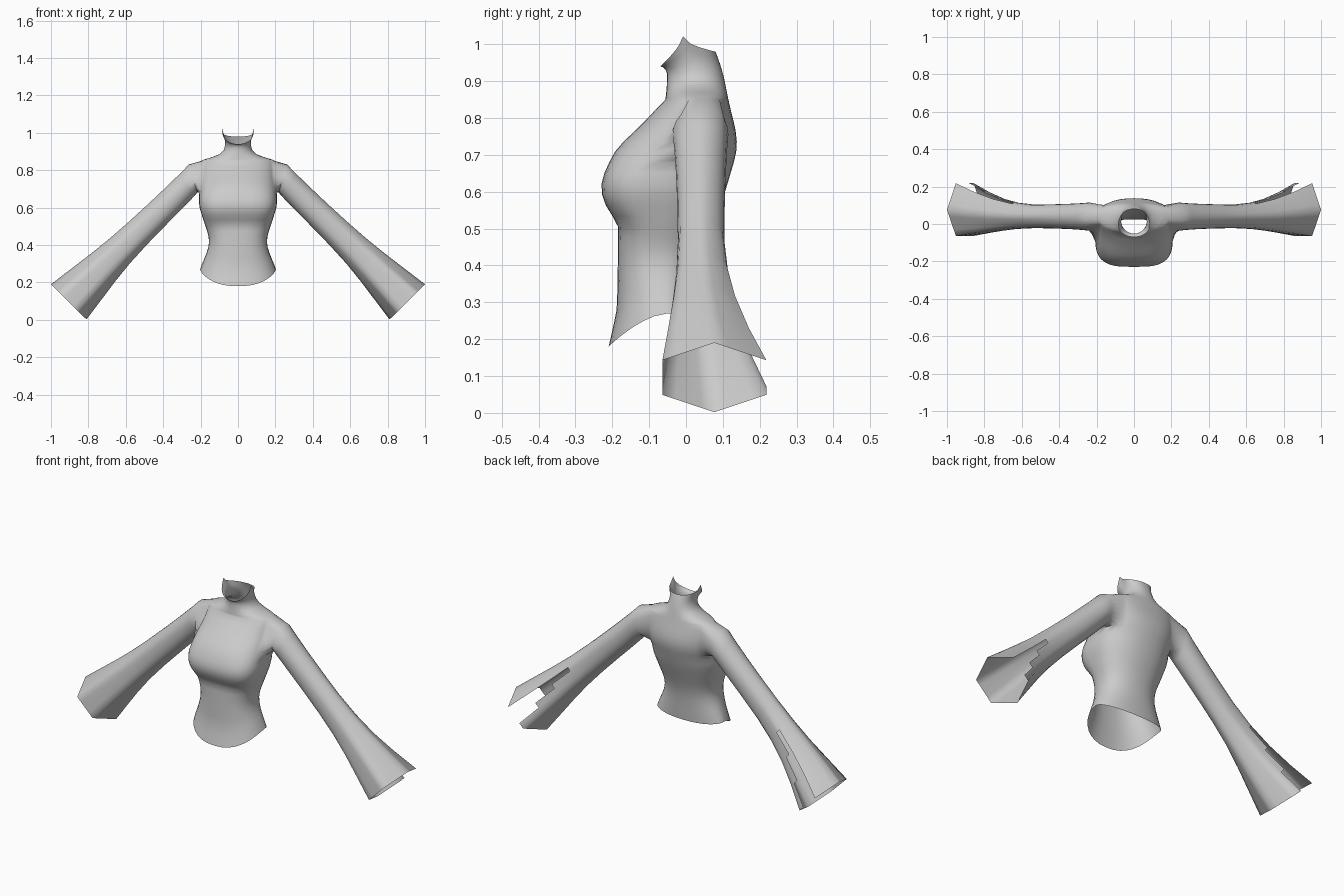
import bpy, bmesh, math

if "Cube" in bpy.data.objects:
    bpy.data.objects.remove(bpy.data.objects["Cube"])

grey = bpy.data.materials.new("light grey cloth")
grey.diffuse_color = (0.6, 0.6, 0.6, 1)
grey.use_nodes = True
grey.node_tree.nodes["Principled BSDF"].inputs["Base Color"].default_value = grey.diffuse_color

N = 36   # columns around the torso
M = 24   # columns around a sleeve


def curve(points, t):
    """Smooth curve through a few (position, value) points, without overshoot."""
    t = min(max(t, points[0][0]), points[-1][0])
    slope = [(b[1] - a[1]) / (b[0] - a[0]) for a, b in zip(points, points[1:])]

    def tangent(i):
        a, b = slope[max(i - 1, 0)], slope[min(i, len(slope) - 1)]
        return 2 * a * b / (a + b) if a * b > 0 else 0

    i = max(k for k in range(len(slope)) if points[k][0] <= t)
    h = points[i + 1][0] - points[i][0]
    u = (t - points[i][0]) / h
    return (points[i][1] * (1 + 2 * u) * (1 - u) ** 2 + points[i + 1][1] * u * u * (3 - 2 * u)
            + h * (tangent(i) * u * (1 - u) ** 2 - tangent(i + 1) * u * u * (1 - u)))


def spow(v, p):
    return 0 if abs(v) < 1e-6 else math.copysign(abs(v) ** p, v)


# torso outlines by height
WIDTH = [(.27, .203), (.42, .155), (.55, .19), (.62, .208), (.82, .2), (.85, .195),
         (.868, .145), (.885, .10), (.91, .075), (.95, .068), (1.022, .085)]
FRONT = [(.27, -.21), (.34, -.187), (.51, -.184), (.55, -.212), (.61, -.23),
         (.7, -.198), (.79, -.113), (.82, -.085), (.85, -.056), (.92, -.051), (1.022, -.07)]
BACK = [(.27, .025), (.4, .04), (.63, .115), (.73, .138), (.85, .115), (1.022, .08)]
MIDDLE = [(.27, -.05), (.4, -.065), (.64, -.05), (.7, 0), (.82, .045), (1.022, -.008)]
ROUND = [(.27, .85), (.48, .78), (.57, .6), (.66, .62), (.8, .9), (.88, 1)]

# sleeve outlines by row
TOP_X = [(0, .262), (1, .31), (5, .68), (8, 1)]
TOP_Z = [(0, .831), (1, .782), (5, .44), (8, .19)]
LOW_X = [(0, .218), (1, .24), (5, .58), (8, .81)]
LOW_Z = [(0, .68), (1, .655), (5, .3), (8, .002)]
SLEEVE_FRONT = [(0, -.036), (4, -.022), (8, -.064)]
SLEEVE_BACK = [(0, .115), (4, .104), (6, .138), (8, .218)]
TEAR_START = 5


def torso_ring(bm, z):
    ring = []
    w, mid = curve(WIDTH, z), curve(MIDDLE, z)
    for j in range(N):
        t = 2 * math.pi * j / N
        c, s = math.cos(t), math.sin(t)
        p = curve(ROUND, z) if s < 0 else .9
        edge = (curve(FRONT, z) if s < 0 else curve(BACK, z)) - mid
        if z < .6:    # hem hangs lower at the front
            near = max(0, (.45 - z) / .18) ** 1.5
            drop = (.09 if s < 0 else .015) * near * abs(s) ** 1.4
        else:         # collar has pointed sides
            near = max(0, (z - .9) / .122) ** 1.5
            drop = (.082 * abs(s) ** .7 if s < 0 else .042 * abs(s) ** .45) * near
        ring.append(bm.verts.new((w * spow(c, p), mid + abs(edge) * spow(s, p), z - drop)))
    return ring


def hexagon(a):
    """Point at angle a on a six-sided outline that is pointed at top and bottom."""
    corners = ((1, 0), (.5, 1), (-.5, 1), (-1, 0), (-.5, -1), (.5, -1), (1, 0))
    q = a / (math.pi / 3)
    i = min(int(q + 1e-6), 5)
    u = q - i
    return [p + (r - p) * u for p, r in zip(corners[i], corners[i + 1])]


def sleeve_ring(bm, side, row):
    tx, tz, lx, lz, yf, yb = (curve(k, row) for k in
                              (TOP_X, TOP_Z, LOW_X, LOW_Z, SLEEVE_FRONT, SLEEVE_BACK))
    mix = (row / 8) ** 2
    ring = []
    for j in range(M):
        a = 2 * math.pi * j / M
        hc, hs = hexagon(a)
        c = math.cos(a) * (1 - mix) + hc * mix
        s = math.sin(a) * (1 - mix) + hs * mix
        ring.append(bm.verts.new((side * ((tx + lx) + (tx - lx) * c) / 2,
                                  ((yf + yb) + (yb - yf) * s) / 2,
                                  ((tz + lz) + (tz - lz) * c) / 2)))
    return ring


def loft(bm, rings, skip):
    n = len(rings[0])
    for i in range(len(rings) - 1):
        for j in range(n):
            if not skip(i, j):
                k = (j + 1) % n
                bm.faces.new((rings[i][j], rings[i][k], rings[i + 1][k], rings[i + 1][j]))


def drop_loose(bm):
    bmesh.ops.delete(bm, geom=[v for v in bm.verts if not v.link_faces], context='VERTS')


bm = bmesh.new()

# torso with bust and collar, open at hem, armholes and neck
heights = [.27 + .41 * i / 14 for i in range(14)]
heights += [.68 + .17 * i / 6 for i in range(6)]
heights += [.85 + .172 * (i / 8) ** 1.6 for i in range(9)]
arm_cols = {j % N for j in range(-2, 4)} | {N // 2 - 1 - j for j in range(-2, 4)}
body = [torso_ring(bm, z) for z in heights]
loft(bm, body, lambda i, j: 14 <= i < 20 and j in arm_cols)
drop_loose(bm)
armhole = [e for e in bm.edges if e.is_boundary and all(.6 < v.co.z < .86 for v in e.verts)]

# flared sleeves joined to the armholes, with a widening tear behind the cuff
for side in (1, -1):
    rings = [sleeve_ring(bm, side, row) for row in range(9)]
    loft(bm, rings, lambda i, j: i >= TEAR_START and 4 <= j <= 4 + i - TEAR_START)
    start = set(rings[0])
    cap = [e for e in bm.edges if e.verts[0] in start and e.verts[1] in start]
    bmesh.ops.bridge_loops(bm, edges=cap + [e for e in armhole if e.verts[0].co.x * side > 0])

drop_loose(bm)
bmesh.ops.recalc_face_normals(bm, faces=bm.faces[:])
bm.normal_update()
backmost = max((f for f in bm.faces if abs(f.calc_center_median().x) < .1),
               key=lambda f: f.calc_center_median().y)
if backmost.normal.y < 0:
    bmesh.ops.reverse_faces(bm, faces=bm.faces[:])

mesh = bpy.data.meshes.new("blouse")
bm.to_mesh(mesh)
bm.free()
mesh.materials.append(grey)
blouse = bpy.data.objects.new("blouse", mesh)
bpy.context.collection.objects.link(blouse)
bpy.context.view_layer.objects.active = blouse
blouse.select_set(True)
bpy.ops.object.shade_smooth_by_angle(angle=math.radians(60))
